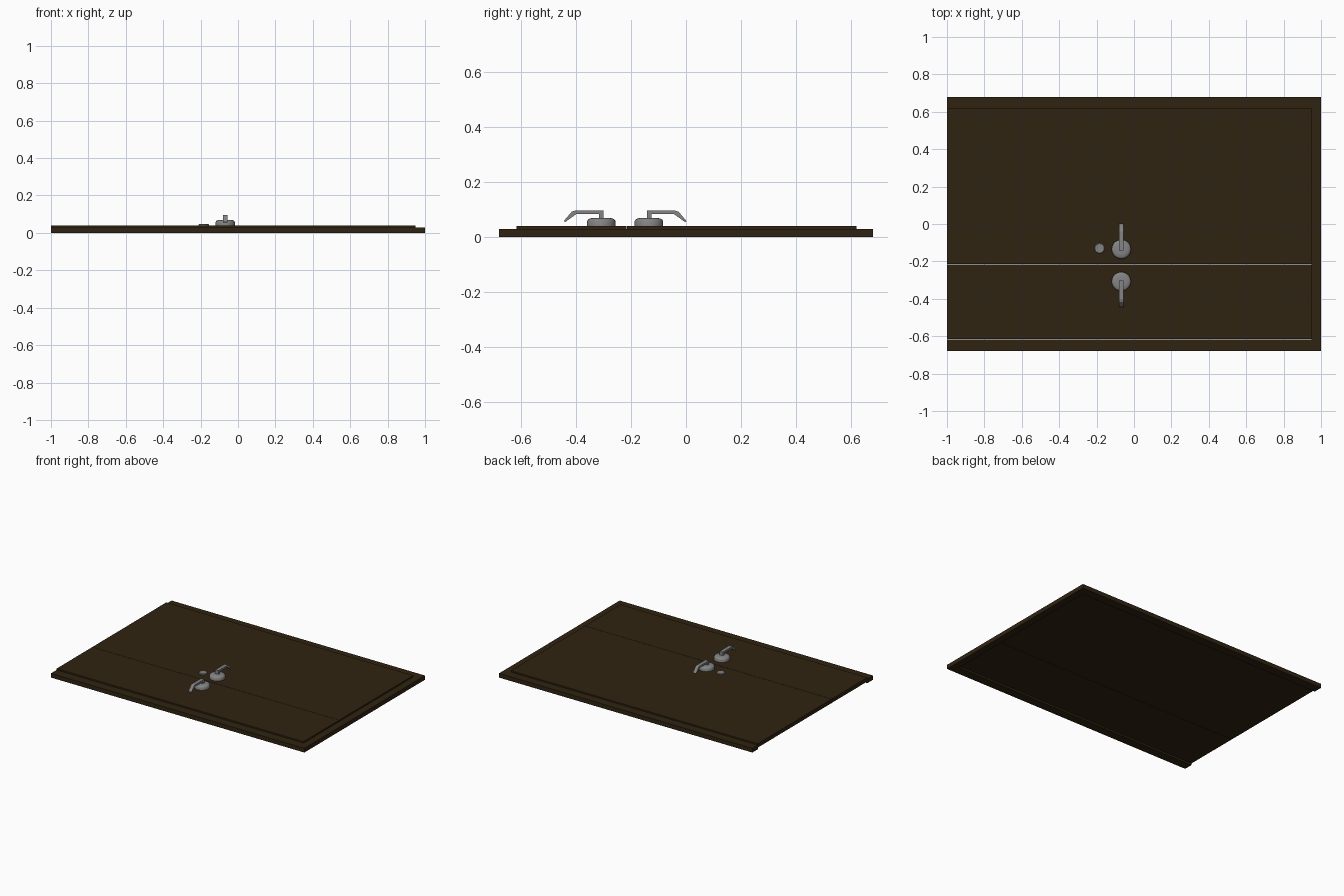
import bpy, bmesh, math

if "Cube" in bpy.data.objects:
    bpy.data.objects.remove(bpy.data.objects["Cube"])


def material(name, rgb):
    m = bpy.data.materials.new(name)
    m.diffuse_color = (*rgb, 1)
    m.use_nodes = True
    m.node_tree.nodes["Principled BSDF"].inputs["Base Color"].default_value = m.diffuse_color
    return m


WOOD = material("dark_wood", (0.029, 0.017, 0.006))
METAL = material("brushed_metal", (0.23, 0.23, 0.23))


def finish(name, bm, mat):
    bmesh.ops.recalc_face_normals(bm, faces=bm.faces)
    me = bpy.data.meshes.new(name)
    bm.to_mesh(me)
    bm.free()
    me.materials.append(mat)
    ob = bpy.data.objects.new(name, me)
    bpy.context.collection.objects.link(ob)
    return ob


def smooth(ob):
    bpy.ops.object.select_all(action='DESELECT')
    ob.select_set(True)
    bpy.context.view_layer.objects.active = ob
    bpy.ops.object.shade_smooth_by_angle(angle=math.radians(35))


def prism(name, outline, axis, lo, hi, mat):
    """Extrude a 2D outline: axis 'z' takes (x, y) points, axis 'x' takes (y, z)."""
    bm = bmesh.new()
    place = (lambda a, b, t: (a, b, t)) if axis == 'z' else (lambda a, b, t: (t, a, b))
    rings = [[bm.verts.new(place(a, b, t)) for a, b in outline] for t in (lo, hi)]
    bm.faces.new(rings[0])
    bm.faces.new(rings[1])
    n = len(outline)
    for i in range(n):
        j = (i + 1) % n
        bm.faces.new((rings[0][i], rings[0][j], rings[1][j], rings[1][i]))
    return finish(name, bm, mat)


def box(name, x0, x1, y0, y1, z0, z1, mat):
    return prism(name, [(x0, y0), (x1, y0), (x1, y1), (x0, y1)], 'z', z0, z1, mat)


def lathe(name, x, y, profile, mat, n=20):
    """Spin (radius, height) points into a capped round solid."""
    bm = bmesh.new()
    rings = [[bm.verts.new((x + r * math.cos(2 * math.pi * i / n),
                            y + r * math.sin(2 * math.pi * i / n), z))
              for i in range(n)] for r, z in profile]
    for a, b in zip(rings, rings[1:]):
        for i in range(n):
            j = (i + 1) % n
            bm.faces.new((a[i], a[j], b[j], b[i]))
    bm.faces.new(rings[0])
    bm.faces.new(rings[-1])
    ob = finish(name, bm, mat)
    smooth(ob)
    return ob


# U-shaped door frame, open at the sill end
W, IN = 0.68, 0.617
prism("door_frame", [(-1, -W), (1, -W), (1, W), (-1, W), (-1, IN),
                     (0.95, IN), (0.95, -IN), (-1, -IN)], 'z', 0, 0.03, WOOD)

# Narrow and wide leaves, standing proud of the frame and recessed beneath
SEAM = -0.215
box("narrow_leaf", -1, 0.949, -0.616, SEAM - 0.001, 0.012, 0.04, WOOD)
box("wide_leaf", -1, 0.949, SEAM + 0.001, 0.62, 0.012, 0.04, WOOD)

# Lever handles pointing away from the seam
HX = -0.068
for label, y, s in (("wide", -0.135, 1), ("narrow", -0.308, -1)):
    lathe(label + "_handle_rose", HX, y,
          [(0.052, 0.039), (0.052, 0.057), (0.048, 0.064), (0.040, 0.068), (0.026, 0.07)], METAL)
    side = [(-0.007, 0.068), (-0.007, 0.096), (0.096, 0.096), (0.108, 0.092),
            (0.137, 0.058), (0.131, 0.055), (0.092, 0.083), (0.009, 0.083), (0.009, 0.068)]
    prism(label + "_handle_lever", [(y + s * a, z) for a, z in side],
          'x', HX - 0.0125, HX + 0.0125, METAL)

# Lock cylinder cover on the wide leaf
lathe("lock_cover", -0.184, -0.13,
      [(0.028, 0.039), (0.028, 0.044), (0.025, 0.047)], METAL, 12)
